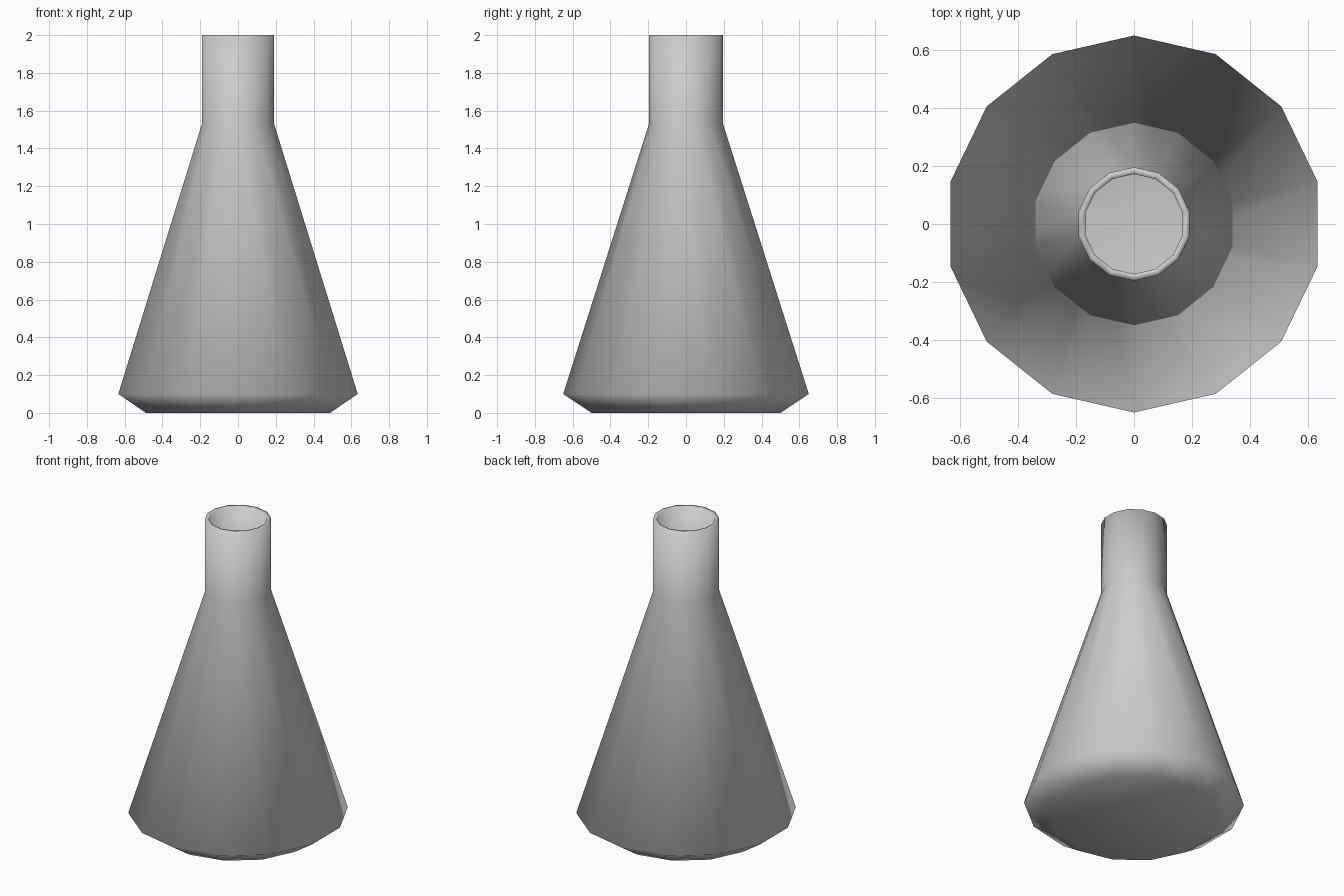
import bpy, bmesh
from math import sin, cos, pi

if "Cube" in bpy.data.objects:
    bpy.data.objects.remove(bpy.data.objects["Cube"])

SIDES = 14

# Radius / height profile: base, belly edge, shoulder, rim, then back down the inner wall
profile = [(0.50, 0.0), (0.65, 0.10), (0.196, 1.53), (0.196, 2.0),
           (0.172, 2.0), (0.172, 1.525), (0.618, 0.115), (0.49, 0.03)]

bm = bmesh.new()
rings = []
for r, z in profile:
    rings.append([bm.verts.new((r * sin(2 * pi * i / SIDES), r * cos(2 * pi * i / SIDES), z))
                  for i in range(SIDES)])

# Walls between neighbouring rings
for a, b in zip(rings, rings[1:]):
    for i in range(SIDES):
        j = (i + 1) % SIDES
        bm.faces.new((a[i], a[j], b[j], b[i]))

# Underside and inner floor
bm.faces.new(rings[0])
bm.faces.new(rings[-1])
bmesh.ops.recalc_face_normals(bm, faces=bm.faces[:])
for f in bm.faces:
    f.smooth = True

mesh = bpy.data.meshes.new("conical_flask")
bm.to_mesh(mesh)
bm.free()
flask = bpy.data.objects.new("conical_flask", mesh)
bpy.context.collection.objects.link(flask)
